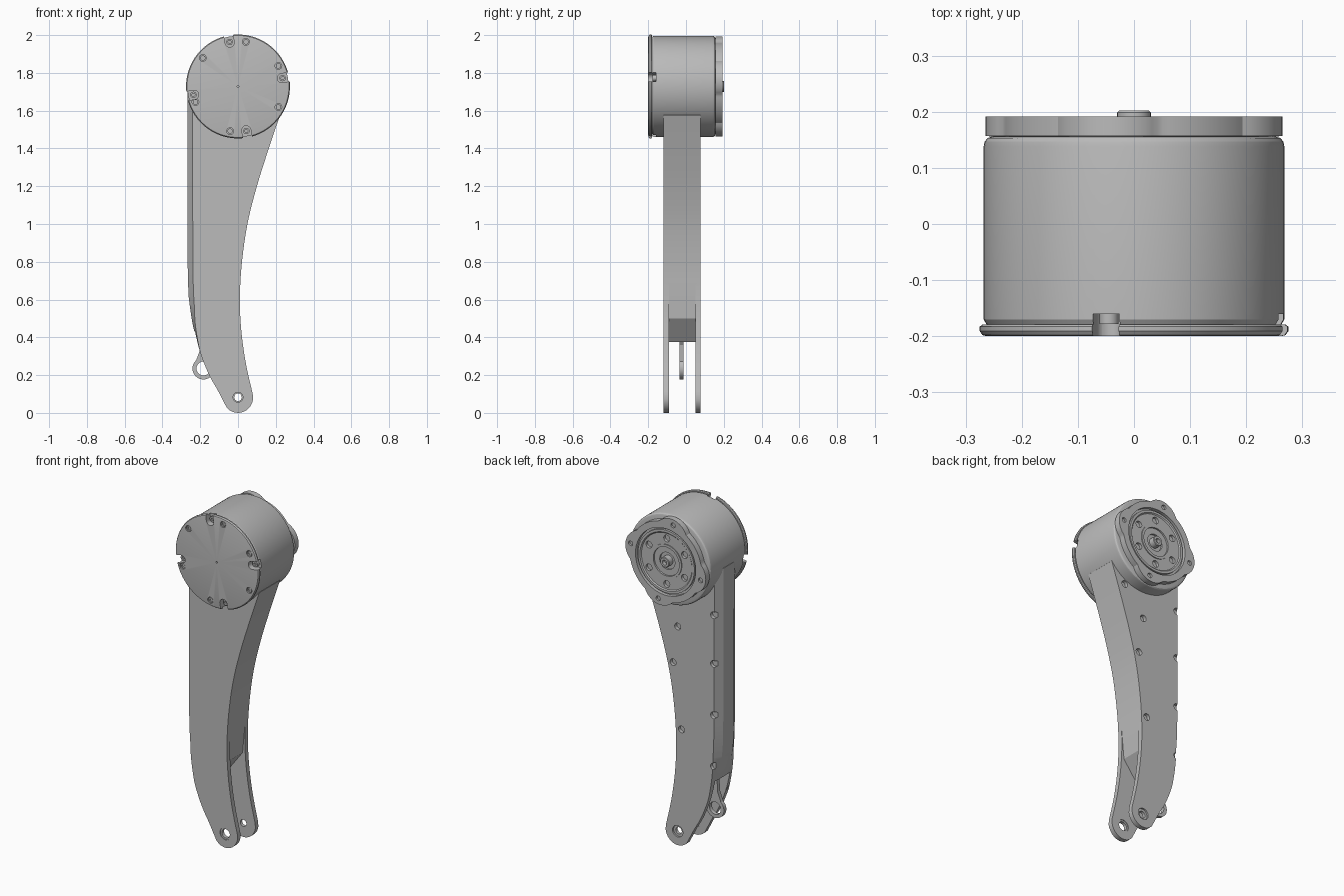
import bpy, bmesh
from math import sin, cos, pi, radians, hypot
from mathutils import Vector

cube = bpy.data.objects.get("Cube")
if cube:
    bpy.data.objects.remove(cube, do_unlink=True)

grey = bpy.data.materials.new("plain grey")
grey.use_nodes = True
COLOUR = (0.5, 0.5, 0.5, 1)
grey.diffuse_color = COLOUR
grey.node_tree.nodes["Principled BSDF"].inputs["Base Color"].default_value = COLOUR

AXIS_Z = 1.728   # height of the motor axis


def finish(bm, name):
    bmesh.ops.recalc_face_normals(bm, faces=bm.faces)
    mesh = bpy.data.meshes.new(name)
    bm.to_mesh(mesh)
    bm.free()
    mesh.materials.append(grey)
    ob = bpy.data.objects.new(name, mesh)
    bpy.context.collection.objects.link(ob)
    return ob


def loft(bm, rings, capped=True, closed=False):
    """Skin a list of equal-length point rings."""
    loops = [[bm.verts.new(p) for p in ring] for ring in rings]
    pairs = list(zip(loops, loops[1:]))
    if closed:
        pairs.append((loops[-1], loops[0]))
    for a, b in pairs:
        for i in range(len(a)):
            j = (i + 1) % len(a)
            bm.faces.new((a[i], a[j], b[j], b[i]))
    if capped and not closed:
        bm.faces.new(loops[0])
        bm.faces.new(loops[-1])


def circle(r, y, x=0, z=AXIS_Z, n=96):
    return [(x + r * cos(2 * pi * i / n), y, z + r * sin(2 * pi * i / n)) for i in range(n)]


def lathe(name, profile, x=0, z=AXIS_Z, n=96, closed=False):
    bm = bmesh.new()
    loft(bm, [circle(r, y, x, z, n) for r, y in profile], closed=closed)
    return finish(bm, name)


def prism(bm, outline, y0, y1):
    loft(bm, [[(x, y, z) for x, z in outline] for y in (y0, y1)])


def curve(points, steps=6):
    """Smooth curve through a few points."""
    p = [Vector(q) for q in [points[0], *points, points[-1]]]
    out = []
    for a, b, c, d in zip(p, p[1:], p[2:], p[3:]):
        for k in range(steps):
            t = k / steps
            q = b + (c - a) * t / 2 + (2 * a - 5 * b + 4 * c - d) * t * t / 2
            out.append(tuple(q + (3 * b - a - 3 * c + d) * t ** 3 / 2))
    return out + [tuple(points[-1])]


def cut(ob, cutter):
    mod = ob.modifiers.new("cut", 'BOOLEAN')
    mod.operation, mod.solver, mod.object = 'DIFFERENCE', 'EXACT', cutter
    bpy.context.view_layer.objects.active = ob
    bpy.ops.object.modifier_apply(modifier=mod.name)


def holes(spots, r, y0, y1, n=24):
    """Cutter made of round holes along y."""
    bm = bmesh.new()
    for x, z in spots:
        loft(bm, [circle(r, y, x, z, n) for y in (y0, y1)])
    return finish(bm, "hole_cutter")


def around(r, degrees):
    return [(r * cos(radians(a)), AXIS_Z + r * sin(radians(a))) for a in degrees]


# Motor housing and front lid
housing = lathe("motor_housing", [(0.262, -0.18), (0.268, -0.17), (0.268, 0.138), (0.266, 0.147),
                                  (0.261, 0.153), (0.252, 0.156)])
lid = lathe("front_lid", [(0.005, -0.19), (0.005, -0.2), (0.262, -0.2), (0.27, -0.198), (0.275, -0.191),
                          (0.275, -0.183), (0.27, -0.179), (0.2, -0.179)])

# Rim notches with screws, and countersunk lid screws
NOTCHES = [10.7 + 90 * k for k in range(4)]
bm = bmesh.new()
for a in NOTCHES:
    t = radians(a)
    arc = [(0.236 + 0.024 * cos(b), 0.024 * sin(b)) for b in [pi / 2 + pi * k / 12 for k in range(13)]]
    shape = arc + [(0.31, -0.024), (0.31, 0.024)]
    prism(bm, [(u * cos(t) - v * sin(t), AXIS_Z + u * sin(t) + v * cos(t)) for u, v in shape], -0.22, -0.16)
notch_cutter = finish(bm, "notch_cutter")
SCREWS = around(0.24, (80, 141, 27, -27, 200, 260))
lid_hole_cutter = holes(SCREWS, 0.018, -0.21, -0.188)
cut(housing, notch_cutter)
cut(lid, notch_cutter)
cut(lid, lid_hole_cutter)
for i, (x, z) in enumerate(SCREWS):
    lathe(f"lid_screw_{i}", [(0.014, -0.187), (0.014, -0.197), (0.007, -0.197), (0.007, -0.191)], x, z, 24)
for i, (x, z) in enumerate(around(0.24, NOTCHES)):
    lathe(f"notch_screw_{i}", [(0.017, -0.159), (0.017, -0.178), (0.008, -0.178), (0.008, -0.168)], x, z, 24)

# Rear flange with four lobes and a round opening
def flange_radius(t):
    bump = max(0, cos(4 * (t - radians(12))))
    return 0.236 + 0.032 * bump ** 0.8

N = 144
bm = bmesh.new()
rings = []
for y, outer in ((0.15, False), (0.157, True), (0.192, True), (0.192, False)):
    ring = []
    for i in range(N):
        t = 2 * pi * i / N
        r = flange_radius(t) if outer else 0.198
        ring.append((r * cos(t), y, AXIS_Z + r * sin(t)))
    rings.append(ring)
loft(bm, rings, closed=True)
flange = finish(bm, "rear_flange")
flange_hole_cutter = holes(around(0.235, [12 + 90 * k for k in range(4)]), 0.014, 0.18, 0.21)
cut(flange, flange_hole_cutter)

# Output hub with stepped rings, bolt holes and shaft
hub = lathe("output_hub", [(0.199, 0.15), (0.199, 0.172), (0.186, 0.172), (0.186, 0.187), (0.172, 0.187),
                           (0.166, 0.181), (0.1, 0.181), (0.1, 0.186), (0.085, 0.186), (0.085, 0.176),
                           (0.05, 0.176), (0.05, 0.165)])
hub_hole_cutter = holes(around(0.135, [30 + 60 * k for k in range(6)]), 0.02, 0.165, 0.2)
cut(hub, hub_hole_cutter)
lathe("output_shaft", [(0.03, 0.16), (0.03, 0.199), (0.027, 0.202), (0.014, 0.202), (0.014, 0.18)], n=48)

# Arm: one side bowed in, the other straight with chamfers
PIVOT = (0, 0.083)
inner_edge = curve([(0.222, 1.575), (0.163, 1.4), (0.1, 1.2), (0.05, 1.0), (0.02, 0.79),
                    (0.01, 0.6), (0.018, 0.43), (0.042, 0.26), (0.078, 0.1)])
boss = [(0.08 * cos(a), PIVOT[1] + 0.083 * sin(a)) for a in [radians(-8 - 13 * k) for k in range(11)]]
outer_edge = curve([(-0.11, 0.125), (-0.155, 0.205), (-0.2, 0.32), (-0.24, 0.47), (-0.262, 0.62)])
outline = inner_edge + boss + outer_edge + [(-0.266, 0.75), (-0.268, 1.7), (-0.1, 1.75), (0.1, 1.75)]


def inset(p):
    x, z = p
    if x > -0.15 or z < 0.33:
        return p
    return (x + 0.027 * min(1, (z - 0.33) / 0.27), z)


inset_outline = [inset(p) for p in outline]
bm = bmesh.new()
loft(bm, [[(x, y, z) for x, z in shape] for y, shape in
          ((-0.118, inset_outline), (-0.07, outline), (0.03, outline), (0.078, inset_outline))])
arm = finish(bm, "arm")

# Fork slot between the two cheeks
bm = bmesh.new()
prism(bm, [(0.2, 0.78), (0.021, 0.78), (-0.005, 0.5), (-0.1, 0.375), (-0.17, 0.4), (-0.32, 0.48),
           (-0.32, -0.1), (0.2, -0.1)], -0.09, 0.05)
slot_cutter = finish(bm, "slot_cutter")

# Pivot holes and cover screw holes
pivot_front = holes([PIVOT], 0.036, -0.15, -0.08, 32)
pivot_back = holes([PIVOT], 0.02, 0.04, 0.1, 32)
pivot_counterbore = holes([PIVOT], 0.034, 0.068, 0.1, 32)
cover_holes = holes([(0.13, 1.465), (0, 1.3), (0.03, 1.08), (-0.025, 0.695)]
                    + [(-0.236, z) for z in (1.43, 1.14, 0.835, 0.53)], 0.02, 0.058, 0.1)
arm_cutters = (slot_cutter, pivot_front, pivot_back, pivot_counterbore, cover_holes)
for cutter in arm_cutters:
    cut(arm, cutter)

# Bushing in the front cheek
lathe("pivot_bushing", [(0.036, -0.114), (0.026, -0.114), (0.026, -0.094), (0.036, -0.094)],
      *PIVOT, n=32, closed=True)

# Small eyelet link inside the fork
lathe("link_eyelet", [(0.058, -0.035), (0.037, -0.035), (0.037, -0.012), (0.058, -0.012)],
      -0.183, 0.235, 40, closed=True)
bm = bmesh.new()
prism(bm, [(-0.222, 0.278), (-0.2, 0.335), (-0.19, 0.5), (-0.03, 0.5), (-0.125, 0.36),
           (-0.138, 0.268), (-0.18, 0.288)], -0.035, -0.012)
finish(bm, "link_bar")

for cutter in (notch_cutter, lid_hole_cutter, flange_hole_cutter, hub_hole_cutter, *arm_cutters):
    bpy.data.objects.remove(cutter, do_unlink=True)

# Smooth round surfaces, keep edges sharp
bpy.ops.object.select_all(action='DESELECT')
for ob in bpy.context.collection.objects:
    if ob.type == 'MESH':
        ob.select_set(True)
        bpy.context.view_layer.objects.active = ob
bpy.ops.object.shade_smooth_by_angle(angle=radians(25))
